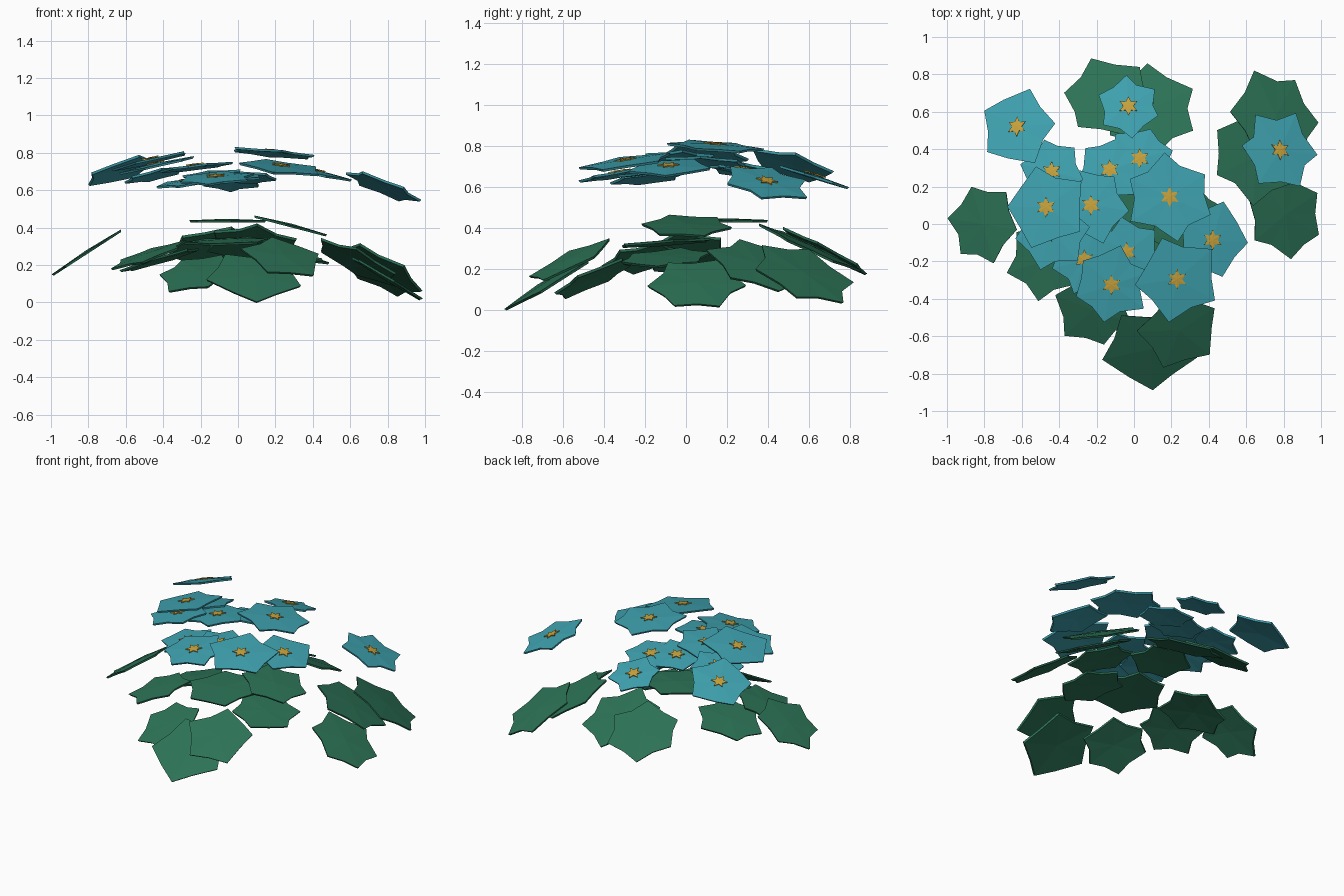
import bpy, bmesh, math, random
from mathutils import Vector

if "Cube" in bpy.data.objects:
    bpy.data.objects.remove(bpy.data.objects["Cube"])

random.seed(4)

def mat(name, c):
    m = bpy.data.materials.new(name)
    m.diffuse_color = (*c, 1)
    m.use_nodes = True
    m.node_tree.nodes["Principled BSDF"].inputs["Base Color"].default_value = m.diffuse_color
    return m

BLUE = mat("petal blue", (0.048, 0.36, 0.43))
GREEN = mat("leaf green", (0.025, 0.17, 0.094))
GOLD = mat("stamen gold", (0.58, 0.36, 0.045))

def star(name, pos, slope, r, lobes, rot, notch, tip_z, notch_z, thick, m, lift=0.0, jit=0.0):
    """Thin lobed plate: fan of alternating tips and notches with an inset underside."""
    n = Vector((slope[0], slope[1], 1)).normalized()
    q = Vector((0, 0, 1)).rotation_difference(n)
    p = Vector(pos)
    bm = bmesh.new()
    put = lambda x, y, z: bm.verts.new(p + q @ Vector((x, y, z + lift)))
    top, bot = [], []
    for i in range(lobes * 2):
        a = math.radians(rot) + math.pi * i / lobes + random.uniform(-jit, jit)
        rr = r * (notch if i % 2 else 1) * (1 + random.uniform(-jit, jit) * 0.6)
        z = notch_z if i % 2 else tip_z
        x, y = math.cos(a) * rr, math.sin(a) * rr
        top.append(put(x, y, z))
        bot.append(put(x * 0.97, y * 0.97, z - thick))
    ct, cb = put(0, 0, 0), put(0, 0, -thick)
    k = len(top)
    for i in range(k):
        j = (i + 1) % k
        bm.faces.new((ct, top[i], top[j]))
        bm.faces.new((cb, bot[j], bot[i]))
        bm.faces.new((top[i], bot[i], bot[j], top[j]))
    me = bpy.data.meshes.new(name)
    bm.to_mesh(me)
    bm.free()
    me.materials.append(m)
    bpy.context.collection.objects.link(bpy.data.objects.new(name, me))

# flowers: x, y, z, radius, lobes, first tip angle
flowers = [
    (-.625, .52, .717, .22, 5, 6), (-.03, .63, .66, .175, 6, 38),
    (-.13, .29, .69, .185, 6, 20), (.03, .35, .68, .18, 6, 10),
    (-.44, .28, .695, .18, 6, 45), (-.47, .09, .768, .225, 5, 35),
    (-.44, -.04, .745, .205, 6, 10), (-.23, .10, .735, .205, 6, 50),
    (.19, .145, .81, .235, 6, 37), (.42, -.085, .705, .205, 5, 70),
    (-.04, -.15, .68, .185, 6, 35), (-.265, -.19, .655, .185, 6, 15),
    (-.12, -.325, .675, .21, 6, 20), (.23, -.295, .733, .235, 5, 40),
    (.78, .395, .63, .22, 6, 0),
]
for i, (x, y, z, r, l, a) in enumerate(flowers):
    s = (x * .5, y * .5)
    star(f"flower_{i+1}", (x, y, z), s, r, l, a, .77, -.008, -.008, .012, BLUE, jit=.09)
    star(f"flower_centre_{i+1}", (x, y, z), s, .055, 6, 30, .5, -.002, -.002, .006, GOLD, lift=.008)

# leaves: x, y, z, radius, lobes, first tip angle, outward slope factor
leaves = [
    (-.81, .0, .28, .22, 6, 50, .8), (-.48, -.2, .265, .215, 6, 20, .7),
    (-.22, -.46, .165, .22, 6, 45, 1.0), (.09, -.67, .145, .255, 5, 54, .9),
    (.245, -.57, .25, .225, 5, 35, .85), (.76, .58, .18, .265, 6, 55, .72),
    (.65, .36, .225, .265, 6, 25, .76), (.81, .05, .135, .245, 6, 35, .75),
    (-.13, .68, .30, .25, 6, 50, .75), (.09, .61, .315, .265, 6, 35, .75),
    (-.42, .10, .24, .23, 6, 15, .7), (-.06, .2, .447, .21, 6, 40, 0),
    (.29, .0, .42, .225, 6, 20, .9), (-.05, -.1, .34, .25, 6, 5, .7),
    (.285, -.1, .265, .225, 6, 45, .7),
]
for i, (x, y, z, r, l, a, k) in enumerate(leaves):
    star(f"leaf_{i+1}", (x, y, z), (x * k, y * k), r, l, a, .78, -.008, -.008, .012, GREEN, jit=.09)
